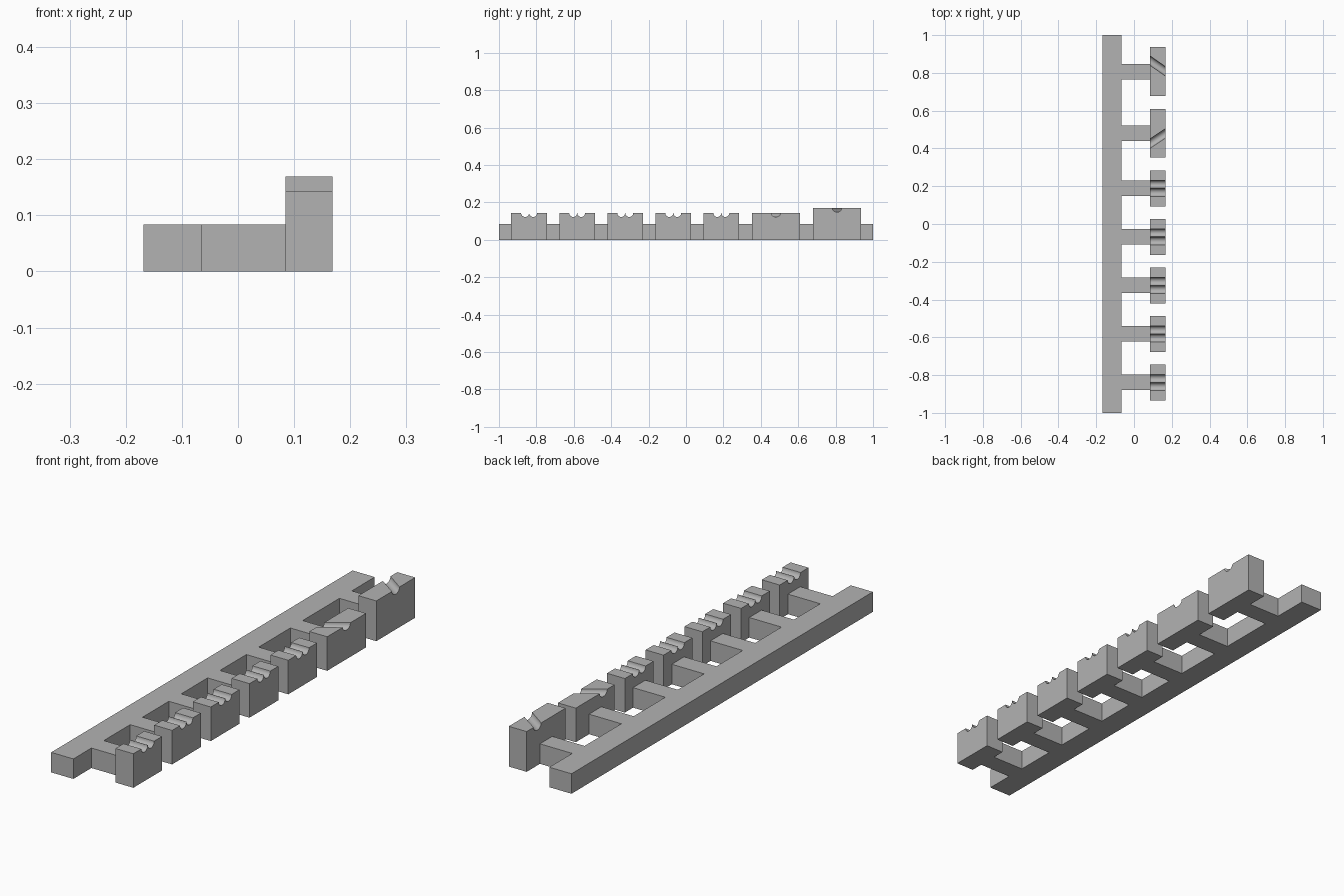
import bpy, bmesh, math

cube = bpy.data.objects.get("Cube")
if cube:
    bpy.data.objects.remove(cube, do_unlink=True)

grey = bpy.data.materials.new("plain grey")
grey.use_nodes = True
grey.diffuse_color = (0.45, 0.45, 0.45, 1)
grey.node_tree.nodes["Principled BSDF"].inputs["Base Color"].default_value = grey.diffuse_color

RAIL_L, RAIL_R = -0.168, -0.065
BLOCK_L, BLOCK_R = 0.085, 0.168
FRAME_H, ARM_HALF = 0.084, 0.041
GROOVE_R = 0.021


def loft(name, start, end):
    """Solid between two matching closed outlines."""
    bm = bmesh.new()
    a = [bm.verts.new(p) for p in start]
    b = [bm.verts.new(p) for p in end]
    bm.faces.new(a)
    bm.faces.new(b)
    for i in range(len(a)):
        j = (i + 1) % len(a)
        bm.faces.new((a[i], a[j], b[j], b[i]))
    bmesh.ops.recalc_face_normals(bm, faces=bm.faces)
    mesh = bpy.data.meshes.new(name)
    bm.to_mesh(mesh)
    bm.free()
    mesh.materials.append(grey)
    obj = bpy.data.objects.new(name, mesh)
    bpy.context.collection.objects.link(obj)
    return obj


def block_outline(x, y, half, height, grooves, groove_half):
    """Side profile of a block with round grooves sunk into its top."""
    pts = [(x, y + half, 0), (x, y - half, 0), (x, y - half, height)]
    steps = 14
    for g in grooves:
        for i in range(steps + 1):
            t = math.pi * i / steps
            pts.append((x, y + g - groove_half * math.cos(t),
                        height - GROOVE_R * math.sin(t)))
    pts.append((x, y + half, height))
    return pts


# Blocks: name, centre y, half length, height, groove positions, groove slant
blocks = [("tall_block", 0.807, 0.129, 0.169, (0,), 0.058),
          ("long_block", 0.481, 0.129, 0.143, (0,), -0.055)]
for n in range(5):
    blocks.append((f"short_block_{n + 1}", 0.189 - 0.257 * n, 0.0955, 0.143,
                   (-0.0215, 0.0215), 0))

for name, y, half, height, grooves, slant in blocks:
    wide = GROOVE_R * (1.2 if slant else 1)
    inner = block_outline(BLOCK_L, y, half, height, [g + slant for g in grooves], wide)
    outer = block_outline(BLOCK_R, y, half, height, grooves, wide)
    obj = loft(name, inner, outer)
    bpy.ops.object.select_all(action="DESELECT")
    obj.select_set(True)
    bpy.context.view_layer.objects.active = obj
    bpy.ops.object.shade_smooth_by_angle(angle=math.radians(30))

# Comb-shaped frame: long rail with one arm reaching each block
comb = [(RAIL_R, 1), (RAIL_L, 1), (RAIL_L, -1), (RAIL_R, -1)]
for block in reversed(blocks):
    low, high = block[1] - ARM_HALF, block[1] + ARM_HALF
    comb += [(RAIL_R, low), (BLOCK_L, low), (BLOCK_L, high), (RAIL_R, high)]
loft("frame", [(x, y, 0) for x, y in comb], [(x, y, FRAME_H) for x, y in comb])
